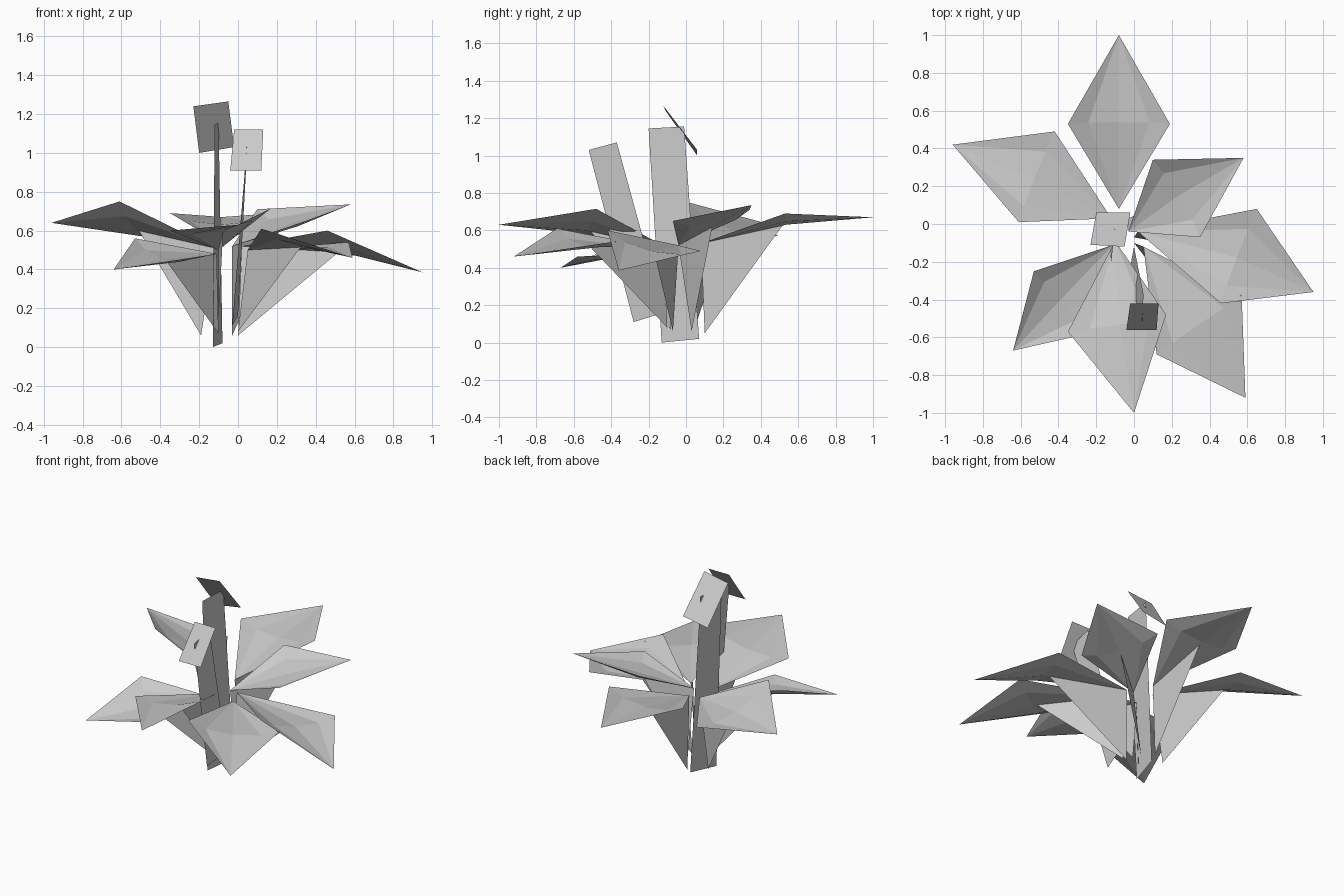
import bpy
from mathutils import Vector

cube = bpy.data.objects.get("Cube")
if cube:
    bpy.data.objects.remove(cube, do_unlink=True)

# One plain grey for the whole plant
grey = bpy.data.materials.new("plain grey")
grey.use_nodes = True
colour = (0.6, 0.6, 0.6, 1)
grey.diffuse_color = colour
grey.node_tree.nodes["Principled BSDF"].inputs["Base Color"].default_value = colour


def sheet(name, points, faces):
    mesh = bpy.data.meshes.new(name)
    mesh.from_pydata([tuple(p) for p in points], [], faces)
    mesh.materials.append(grey)
    mesh.update()
    obj = bpy.data.objects.new(name, mesh)
    bpy.context.collection.objects.link(obj)
    return obj


def leaf(name, base, tip, left, right, foot):
    """Kite-shaped cupped leaf with a triangular upright stalk below its midrib."""
    base, tip, left, right, foot = map(Vector, (base, tip, left, right, foot))
    normal = (right - left).cross(tip - base).normalized()
    middle = (left + right) / 2 - normal * 0.06
    # Cross-section from edge to edge: the rims rise more steeply than the centre
    row = [left,
           middle.lerp(left, 0.6) - normal * 0.018,
           middle,
           middle.lerp(right, 0.6) - normal * 0.018,
           right]
    faces = []
    for i in range(4):
        faces += [(0, i + 3, i + 2), (1, i + 2, i + 3)]
    sheet(name, [base, tip] + row, faces)
    sheet(name + "_stalk", [foot, base, base.lerp(middle, 0.95)], [(0, 1, 2)])


# Ring of seven leaves: base, tip, left edge, right edge, stalk foot
leaf("back_leaf", (-.08, .08, .53), (-.08, 1, .67),
     (-.35, .53, .69), (.19, .53, .69), (-.08, .1, .05))
leaf("back_right_leaf", (-.12, .03, .51), (-.96, .42, .64),
     (-.61, .01, .75), (-.42, .49, .57), (-.19, .04, .06))
leaf("back_left_leaf", (-.03, -.04, .52), (.58, .35, .735),
     (.1, .34, .71), (.35, -.07, .65), (-.03, .03, .06))
leaf("left_leaf", (.02, -.04, .52), (.95, -.36, .385),
     (.65, .08, .49), (.46, -.42, .6), (0, -.07, .06))
leaf("front_left_leaf", (.05, -.12, .5), (.59, -.92, .46),
     (.57, -.38, .54), (.12, -.69, .61), (0, -.1, .08))
leaf("front_leaf", (-.1, -.09, .5), (0, -1, .63),
     (.17, -.48, .715), (-.35, -.57, .6), (-.1, -.13, .14))
leaf("front_right_leaf", (-.11, -.11, .48), (-.64, -.67, .4),
     (-.24, -.58, .46), (-.53, -.25, .56), (-.1, -.08, .07))

# Two tall strap-like stems
quad = [(0, 1, 2, 3)]
sheet("tall_stem", [(-.13, -.13, 0), (-.08, .07, .02),
                    (-.1, -.01, 1.155), (-.12, -.2, 1.145)], quad)
sheet("short_stem", [(-.03, -.28, .11), (0, -.12, .16),
                     (.05, -.37, 1.07), (.045, -.52, 1.03)], quad)

# Square flower heads, tilted away from each other
sheet("tall_flower", [(-.23, -.11, 1.24), (-.2, .06, 1),
                      (-.02, .06, 1.03), (-.05, -.12, 1.265)], quad)
sheet("short_flower", [(-.04, -.56, .91), (.12, -.56, .91),
                       (.13, -.42, 1.12), (-.02, -.42, 1.12)], quad)
